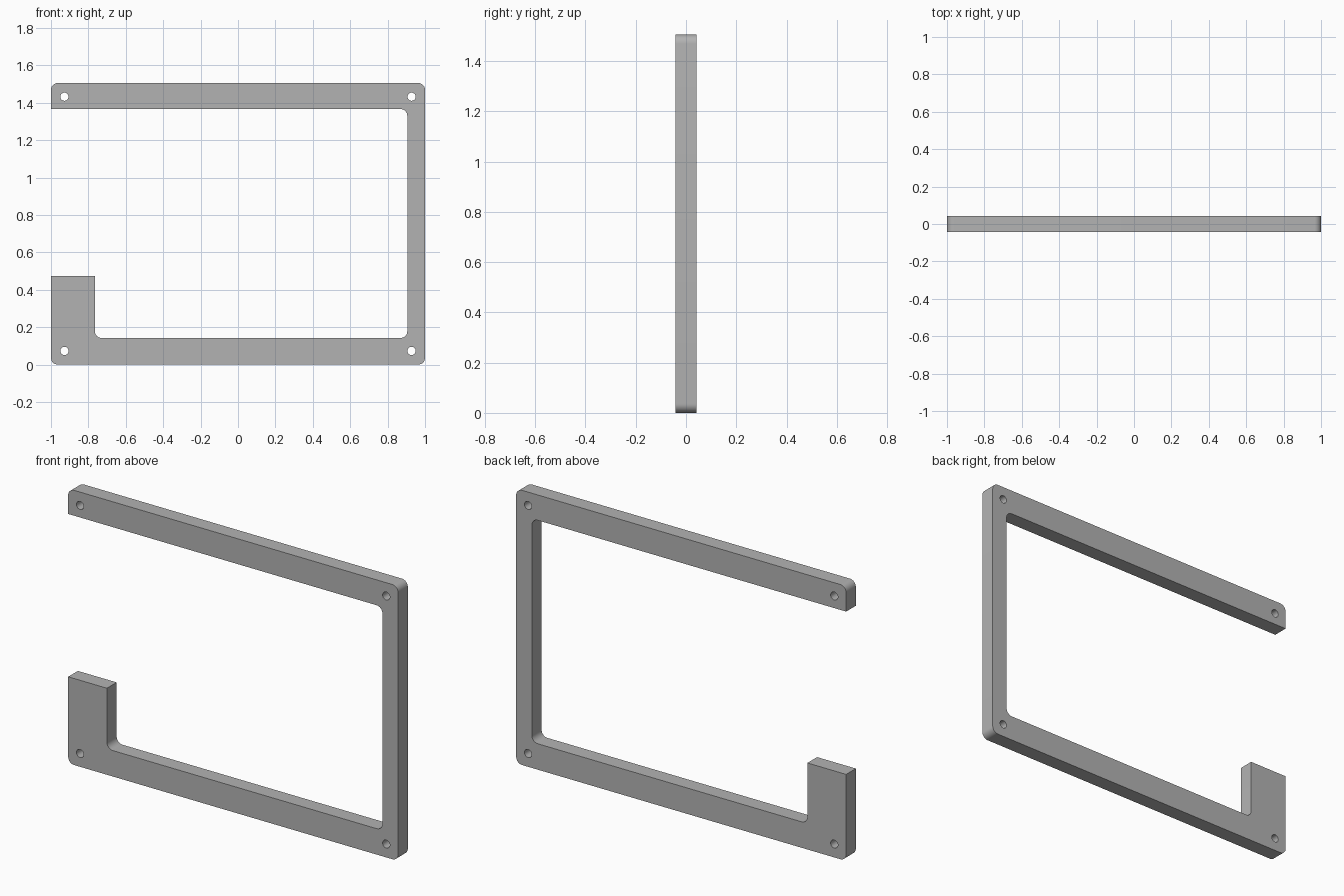
import bpy
import bmesh
import math
from mathutils import Vector

cube = bpy.data.objects.get("Cube")
if cube:
    bpy.data.objects.remove(cube, do_unlink=True)

HALF_DEPTH = 0.042
TOP = 1.505
RADIUS = 0.036
STEPS = 8

# Bracket outline: x, z, rounded corner or not
OUTLINE = [
    (-1, 0, True), (1, 0, True), (1, TOP, True), (-1, TOP, True),
    (-1, 1.366, False), (0.905, 1.366, True), (0.905, 0.142, True),
    (-0.765, 0.142, True), (-0.765, 0.474, False), (-1, 0.474, False),
]


def rounded(outline):
    """Replace each marked corner by a tangent arc."""
    points = []
    for i, (x, z, is_round) in enumerate(outline):
        corner = Vector((x, z))
        if not is_round:
            points.append(corner)
            continue
        a = (Vector(outline[i - 1][:2]) - corner).normalized()
        b = (Vector(outline[(i + 1) % len(outline)][:2]) - corner).normalized()
        centre = corner + (a + b) * RADIUS
        for s in range(STEPS + 1):
            t = math.pi / 2 * s / STEPS
            points.append(centre - (b * math.cos(t) + a * math.sin(t)) * RADIUS)
    return points


def circle(x, z, r, sides=24):
    angles = [math.tau * i / sides for i in range(sides)]
    return [Vector((x + r * math.cos(t), z + r * math.sin(t))) for t in angles]


def add_loop(curve, points):
    spline = curve.splines.new('POLY')
    spline.points.add(len(points) - 1)
    for target, p in zip(spline.points, points):
        target.co = (p.x, p.y, 0, 1)
    spline.use_cyclic_u = True


# Filled profile with a screw hole near each corner
curve = bpy.data.curves.new("bracket_frame", 'CURVE')
curve.dimensions = '2D'
curve.fill_mode = 'BOTH'
curve.extrude = HALF_DEPTH
add_loop(curve, rounded(OUTLINE))
for x in (-0.928, 0.928):
    for z in (0.073, TOP - 0.073):
        add_loop(curve, circle(x, z, 0.022))

frame = bpy.data.objects.new("bracket_frame", curve)
bpy.context.collection.objects.link(frame)
bpy.ops.object.select_all(action='DESELECT')
frame.select_set(True)
bpy.context.view_layer.objects.active = frame
bpy.ops.object.convert(target='MESH')
frame = bpy.context.object

# Stand the profile upright and weld its caps to the walls
mesh = frame.data
bm = bmesh.new()
bm.from_mesh(mesh)
for v in bm.verts:
    v.co = (v.co.x, -v.co.z, v.co.y)
bmesh.ops.remove_doubles(bm, verts=bm.verts, dist=0.0001)
bmesh.ops.recalc_face_normals(bm, faces=bm.faces)
bm.to_mesh(mesh)
bm.free()

# Plain grey finish
grey = bpy.data.materials.new("plain_grey")
grey.use_nodes = True
colour = (0.45, 0.45, 0.45, 1)
grey.diffuse_color = colour
grey.node_tree.nodes["Principled BSDF"].inputs["Base Color"].default_value = colour
mesh.materials.clear()
mesh.materials.append(grey)

bpy.ops.object.shade_smooth_by_angle(angle=math.radians(30))
